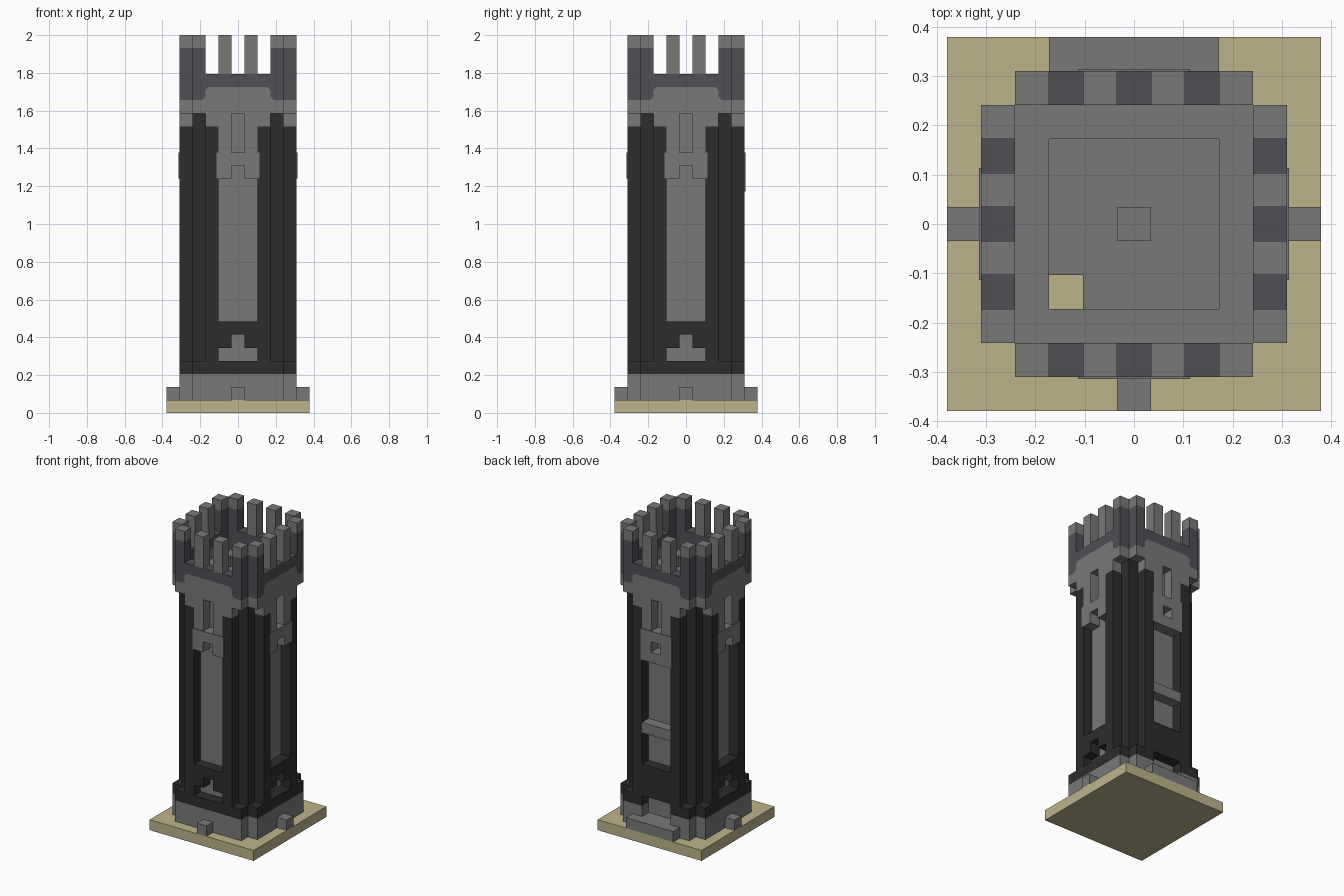
import bpy
import bmesh
from mathutils import Matrix, Vector
from math import pi

if "Cube" in bpy.data.objects:
    bpy.data.objects.remove(bpy.data.objects["Cube"])

U = 2 / 29  # one building block


def material(name, rgb):
    m = bpy.data.materials.new(name)
    m.use_nodes = True
    m.diffuse_color = (*rgb, 1)
    m.node_tree.nodes["Principled BSDF"].inputs["Base Color"].default_value = (*rgb, 1)
    return m


STONE = material("grey stone", (0.19, 0.19, 0.19))
DARK = material("charcoal stone", (0.026, 0.026, 0.026))
SLATE = material("slate", (0.08, 0.078, 0.09))
SAND = material("sand", (0.51, 0.45, 0.26))

ALL = (0, 1, 2, 3)      # front, right, back, left
NOT_BACK = (0, 1, 3)
BACK = (2,)


def prism(bm, outline, y0, y1, turn):
    """Extrude an x-z outline from y0 to y1, turned by quarter circles."""
    rot = Matrix.Rotation(turn * pi / 2, 4, 'Z')
    ends = [[bm.verts.new(rot @ Vector((x, y, z)) * U) for x, z in outline] for y in (y0, y1)]
    bm.faces.new(ends[0])
    bm.faces.new(ends[1][::-1])
    n = len(outline)
    for i in range(n):
        j = (i + 1) % n
        bm.faces.new((ends[0][j], ends[0][i], ends[1][i], ends[1][j]))


def part(name, mat, outlines, y0, y1, turns=(0,), mirror=False):
    bm = bmesh.new()
    for turn in turns:
        for o in outlines:
            prism(bm, o, y0, y1, turn)
            if mirror:
                prism(bm, [(-x, z) for x, z in o][::-1], y0, y1, turn)
    bmesh.ops.recalc_face_normals(bm, faces=bm.faces)
    me = bpy.data.meshes.new(name)
    bm.to_mesh(me)
    bm.free()
    me.materials.append(mat)
    ob = bpy.data.objects.new(name, me)
    bpy.context.collection.objects.link(ob)


def rect(x0, x1, z0, z1):
    return [(x0, z0), (x1, z0), (x1, z1), (x0, z1)]


IN, MID, OUT = -2.5, -3.5, -4.5  # wall depths

# ground plate and foundation
part("ground_plate", SAND, [rect(-5.5, 5.5, 0, 1)], -5.5, 5.5)
part("foundation", STONE, [rect(-3.5, 3.5, 1, 3)], OUT, MID, NOT_BACK)
part("foundation_back", STONE, [rect(-3.5, 3.5, 1, 2)], OUT, MID, BACK)
part("foundation_back_sides", STONE, [rect(1.5, 3.5, 2, 3)], OUT, MID, BACK, True)
part("foundation_stub", STONE, [rect(-.5, .5, 1, 2)], -5.5, OUT, NOT_BACK)
part("door_step", STONE, [rect(-2.5, 2.5, 1, 2)], -5.5, OUT, BACK)

# hollow shaft
part("shaft_wall", STONE, [rect(-2.5, 2.5, 1, 24)], MID, IN, ALL)
part("corner_foot", STONE, [rect(2.5, 3.5, 1, 3)], MID, IN, ALL)
part("corner_post", DARK, [rect(2.5, 3.5, 3, 23)], MID, IN, ALL)
part("corner_cap", STONE, [rect(2.5, 3.5, 23, 24)], MID, IN, ALL)

# dark plinth band and pillars
part("plinth", DARK, [rect(-3.5, 3.5, 3, 4)], OUT, MID, NOT_BACK)
part("plinth_back", DARK, [rect(1.5, 3.5, 3, 4)], OUT, MID, BACK, True)
part("pillar", DARK, [rect(1.5, 2.5, 4, 22)], OUT, MID, ALL, True)
part("pillar_cap", STONE, [rect(1.5, 2.5, 22, 23)], OUT, MID, ALL, True)
part("niche_shoulder", DARK, [rect(.5, 1.5, 5, 7)], OUT, MID, NOT_BACK, True)
part("niche_top", DARK, [rect(-.5, .5, 6, 7)], OUT, MID, NOT_BACK)
part("door_header", DARK, [rect(-1.5, 1.5, 4, 7)], OUT, MID, BACK)

# window hoods hung from the crown
part("hood_strut", STONE, [rect(.5, 1.5, 20, 23)], OUT, MID, ALL, True)
part("hood_side", STONE, [rect(.5, 1.65, 18, 20)], OUT - .06, MID, ALL, True)
part("hood_top", STONE, [rect(-.5, .5, 19, 20)], OUT - .06, MID, ALL)
part("hood_sill", STONE, [rect(-1.65, 1.65, 17, 18)], OUT - .06, MID, BACK)
part("back_ledge", STONE, [rect(-1.5, 1.5, 10, 11)], OUT, MID, BACK)

# crown wall: pale lower band, slate upper band with a stepped border
half = [(3.5, 24), (2.75, 24), (2.5, 24.25), (2.5, 24.75), (2.25, 25)]
border = half + [(-x, z) for x, z in half[::-1]]
part("crown_lower", STONE, [[(-3.5, 23), (3.5, 23)] + border], OUT, MID, ALL)
part("crown_upper", SLATE, [[(3.5, 26), (-3.5, 26)] + border[::-1]], OUT, MID, ALL)

# battlements
part("inner_merlon", STONE, [rect(.5, 1.5, 26, 29)], OUT, MID, ALL, True)
part("corner_merlon", SLATE, [rect(2.5, 3.5, 26, 28)], OUT, MID, ALL, True)
part("corner_merlon_cap", STONE, [rect(2.5, 3.5, 28, 29)], OUT, MID, ALL, True)

# roof floor with a hatch, and the central newel
part("roof_floor", STONE, [rect(-2.5, 2.5, 22, 23)], -1.5, 2.5)
part("roof_floor_front", STONE, [rect(-1.5, 2.5, 22, 23)], -2.5, -1.5)
part("newel", STONE, [rect(-.5, .5, 1, 24)], -.5, .5)
